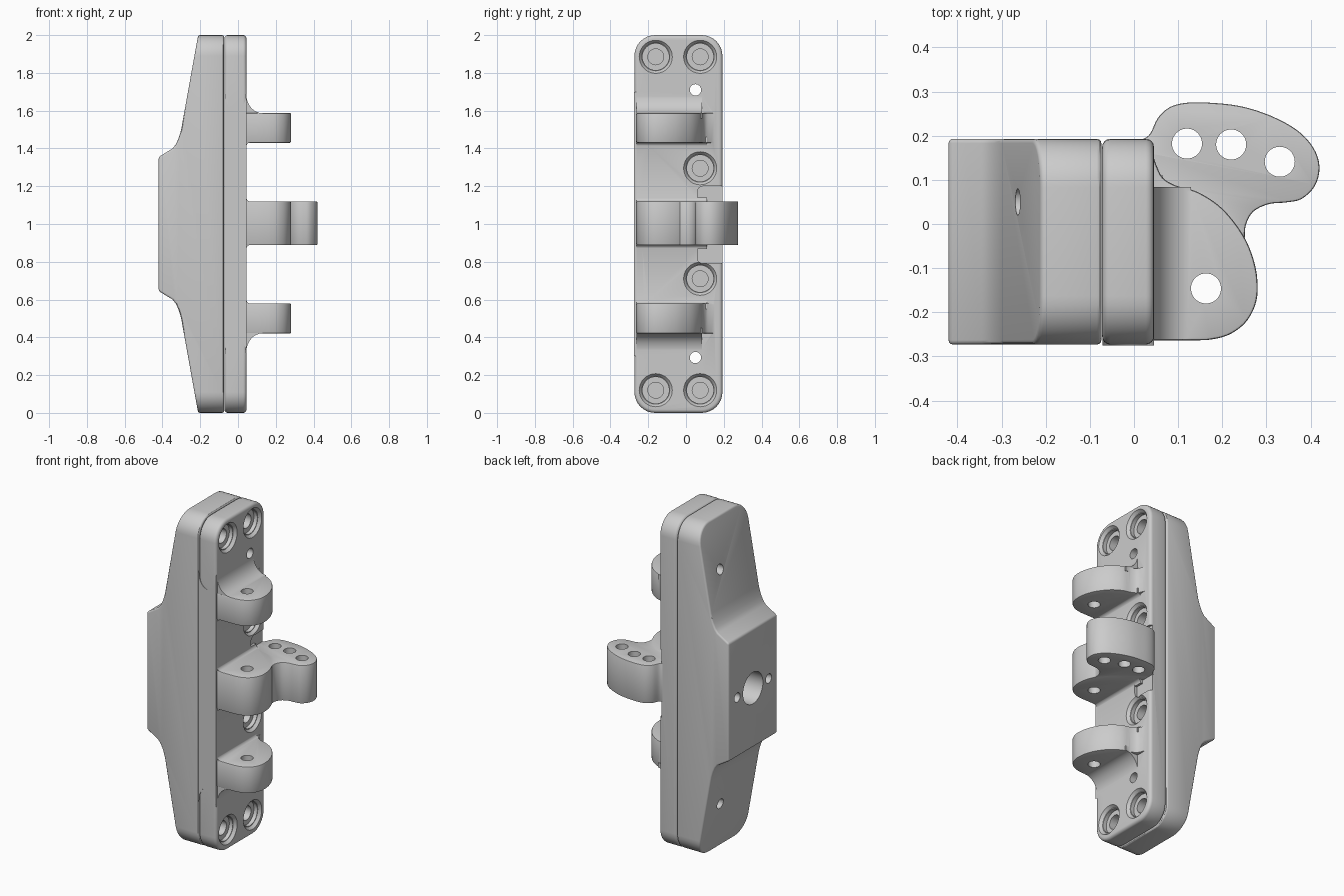
import bpy, bmesh, math
from mathutils import Vector, Matrix

if "Cube" in bpy.data.objects:
    bpy.data.objects.remove(bpy.data.objects["Cube"])


def place(axis, a, b, t):
    return {'x': (t, a, b), 'y': (a, t, b), 'z': (a, b, t)}[axis]


def prism(name, pts, axis, lo, hi, bevel=0.0, segs=3):
    """Extrude a 2D outline along an axis, optionally rounding its sharp edges."""
    bm = bmesh.new()
    vs = [bm.verts.new(place(axis, a, b, lo)) for a, b in pts]
    f = bm.faces.new(vs)
    ext = bmesh.ops.extrude_face_region(bm, geom=[f])
    d = Vector(place(axis, 0, 0, hi - lo))
    bmesh.ops.translate(bm, vec=d, verts=[v for v in ext['geom'] if isinstance(v, bmesh.types.BMVert)])
    bmesh.ops.recalc_face_normals(bm, faces=bm.faces)
    me = bpy.data.meshes.new(name)
    bm.to_mesh(me)
    bm.free()
    ob = bpy.data.objects.new(name, me)
    bpy.context.collection.objects.link(ob)
    if bevel:
        round_edges(ob, bevel, segs)
    return ob


def apply(ob, mod):
    bpy.context.view_layer.objects.active = ob
    bpy.ops.object.modifier_apply(modifier=mod.name)


def round_edges(ob, width, segs=3):
    m = ob.modifiers.new("round", 'BEVEL')
    m.width, m.segments, m.limit_method = width, segs, 'ANGLE'
    m.angle_limit = math.radians(35)
    apply(ob, m)


def combine(ob, other, op):
    m = ob.modifiers.new("combine", 'BOOLEAN')
    m.operation, m.object, m.solver = op, other, 'EXACT'
    apply(ob, m)
    bpy.data.objects.remove(other)


def drill(ob, axis, a, b, lo, hi, r, r2=None):
    """Cut a round (or tapered) hole from lo to hi along an axis."""
    bm = bmesh.new()
    bmesh.ops.create_cone(bm, cap_ends=True, segments=40, radius1=r, radius2=r2 or r, depth=hi - lo)
    if axis == 'x':
        bmesh.ops.rotate(bm, verts=bm.verts, matrix=Matrix.Rotation(math.pi / 2, 3, 'Y'))
    bmesh.ops.translate(bm, verts=bm.verts, vec=place(axis, a, b, (lo + hi) / 2))
    me = bpy.data.meshes.new("cutter")
    bm.to_mesh(me)
    bm.free()
    c = bpy.data.objects.new("cutter", me)
    c.hide_render = True
    bpy.context.collection.objects.link(c)
    combine(ob, c, 'DIFFERENCE')


def rect(a0, a1, b0, b1):
    return [(a0, b0), (a1, b0), (a1, b1), (a0, b1)]


def rounded_rect(a0, a1, b0, b1, r, n=8):
    out = []
    corners = [(a1 - r, b1 - r), (a0 + r, b1 - r), (a0 + r, b0 + r), (a1 - r, b0 + r)]
    for k, (ca, cb) in enumerate(corners):
        for i in range(n + 1):
            t = math.pi / 2 * (k + i / n)
            out.append((ca + r * math.cos(t), cb + r * math.sin(t)))
    return out


def spline(pts, n=4):
    """Smooth open curve through the points."""
    p = [Vector(q) for q in [pts[0]] + pts + [pts[-1]]]
    out = []
    for i in range(1, len(p) - 2):
        a, b, c, d = p[i - 1:i + 3]
        for k in range(n):
            t = k / n
            out.append(tuple(0.5 * (2 * b + (c - a) * t + (2 * a - 5 * b + 4 * c - d) * t * t
                                    + (3 * b - a - 3 * c + d) * t ** 3)))
    return out + [pts[-1]]


Y0, Y1 = -0.273, 0.193
outline = rounded_rect(Y0, Y1, 0, 2, 0.11)

# Rear housing: stepped side profile trimmed to the rounded outline
half = [(-0.21, 2.0), (-0.3, 1.505), (-0.306, 1.48), (-0.316, 1.45), (-0.329, 1.422),
        (-0.346, 1.4), (-0.42, 1.355)]
side = [(-0.074, -0.05), (-0.202, -0.05)] + [(x, 2 - z) for x, z in half] + half[::-1] \
    + [(-0.202, 2.05), (-0.074, 2.05)]
side = [p for p in side if p not in ((-0.21, 2.0), (-0.21, 0.0))]
housing = prism("rear_housing", side, 'y', Y0 - 0.1, Y1 + 0.1)
combine(housing, prism("trim", outline, 'x', -0.6, 0.1), 'INTERSECT')
round_edges(housing, 0.01)

# Cable opening and screw holes on the back of the housing
drill(housing, 'x', -0.04, 1.0, -0.5, -0.1, 0.095)
for y in (-0.19, 0.11):
    drill(housing, 'x', y, 1.0, -0.5, -0.2, 0.028)

# Front plate, with square-edged hinge side between the outer lugs
plate = prism("front_plate", outline, 'x', -0.072, 0.045, 0.018, 4)
u_top = [(-0.071 + 0.058 * (1 - math.cos(t)), 1.7 - 0.1 * math.sin(t))
         for t in [math.pi * i / 12 for i in range(13)]]
edge = u_top + [(x, 2 - z) for x, z in u_top[::-1]]
combine(plate, prism("hinge_side", edge, 'y', -0.275, -0.2), 'UNION')
# shallow relief around the base of the arm
combine(plate, prism("relief", rounded_rect(0.06, 0.3, 0.79, 1.2, 0.03), 'x', 0.03, 0.1), 'DIFFERENCE')

# Counterbored screws
for y, z in [(-0.16, 1.885), (0.075, 1.885), (0.075, 1.295)]:
    for zz in (z, 2.005 - z):
        drill(plate, 'x', y, zz, 0.028, 0.048, 0.074, 0.09)
        drill(plate, 'x', y, zz, 0.005, 0.04, 0.07)
        drill(plate, 'x', y, zz, -0.065, 0.02, 0.042)

# Hinge lugs
lug = [(0.0, -0.264), (0.1, -0.264)] + spline([
    (0.165, -0.263), (0.21, -0.253), (0.25, -0.226), (0.274, -0.185), (0.28, -0.14),
    (0.272, -0.085), (0.247, -0.025), (0.2, 0.035), (0.145, 0.072), (0.095, 0.087),
    (0.065, 0.105), (0.05, 0.135)]) + [(0.04, 0.165), (0.0, 0.165)]
for i, (lo, hi) in enumerate([(0.42, 0.58), (0.888, 1.12), (1.43, 1.588)]):
    combine(plate, prism("lug", lug, 'z', lo, hi, 0.006, 2), 'UNION')


# Fillets where lugs meet the plate
def fillet(z, s, rx, rz, y1):
    arc = [(0.044 + rx * (1 - math.cos(t)), z - 0.001 * s + rz * s * (1 - math.sin(t)))
           for t in [math.pi / 2 * k / 8 for k in range(9)]]
    prof = arc + [(0.044 + rx, z - 0.03 * s), (0.03, z - 0.03 * s), (0.03, arc[0][1])]
    combine(plate, prism("fillet", prof, 'y', -0.262, y1), 'UNION')


for z, s in [(1.588, 1), (0.42, -1)]:
    fillet(z, s, 0.085, 0.1, 0.084)
for z, s in [(1.43, -1), (0.58, 1), (1.12, 1), (0.888, -1)]:
    fillet(z, s, 0.022, 0.022, 0.11)

# Curved arm growing from the middle lug
arm = [(0.01, 0.0), (0.01, 0.188)] + spline([
    (0.022, 0.193), (0.037, 0.205), (0.054, 0.24), (0.08, 0.264), (0.115, 0.274), (0.165, 0.275),
    (0.24, 0.267), (0.31, 0.245), (0.37, 0.212), (0.406, 0.173), (0.42, 0.13), (0.41, 0.087),
    (0.38, 0.057), (0.345, 0.049), (0.305, 0.045), (0.27, 0.028), (0.253, -0.003),
    (0.251, -0.035)]) + [(0.2, -0.06), (0.1, 0.0)]
combine(plate, prism("arm", arm, 'z', 0.8885, 1.1195, 0.005, 2), 'UNION')

# Pin holes
drill(plate, 'z', 0.163, -0.146, 0.2, 1.8, 0.034)
for x, y in [(0.12, 0.182), (0.22, 0.18), (0.33, 0.141)]:
    drill(plate, 'z', x, y, 0.8, 1.2, 0.034)

# Dowel holes through both parts
for z in (1.71, 0.293):
    for ob in (housing, plate):
        drill(ob, 'x', 0.05, z, -0.5, 0.2, 0.03)

for ob in (housing, plate):
    bpy.ops.object.select_all(action='DESELECT')
    ob.select_set(True)
    bpy.context.view_layer.objects.active = ob
    bpy.ops.object.shade_smooth_by_angle(angle=math.radians(30))
